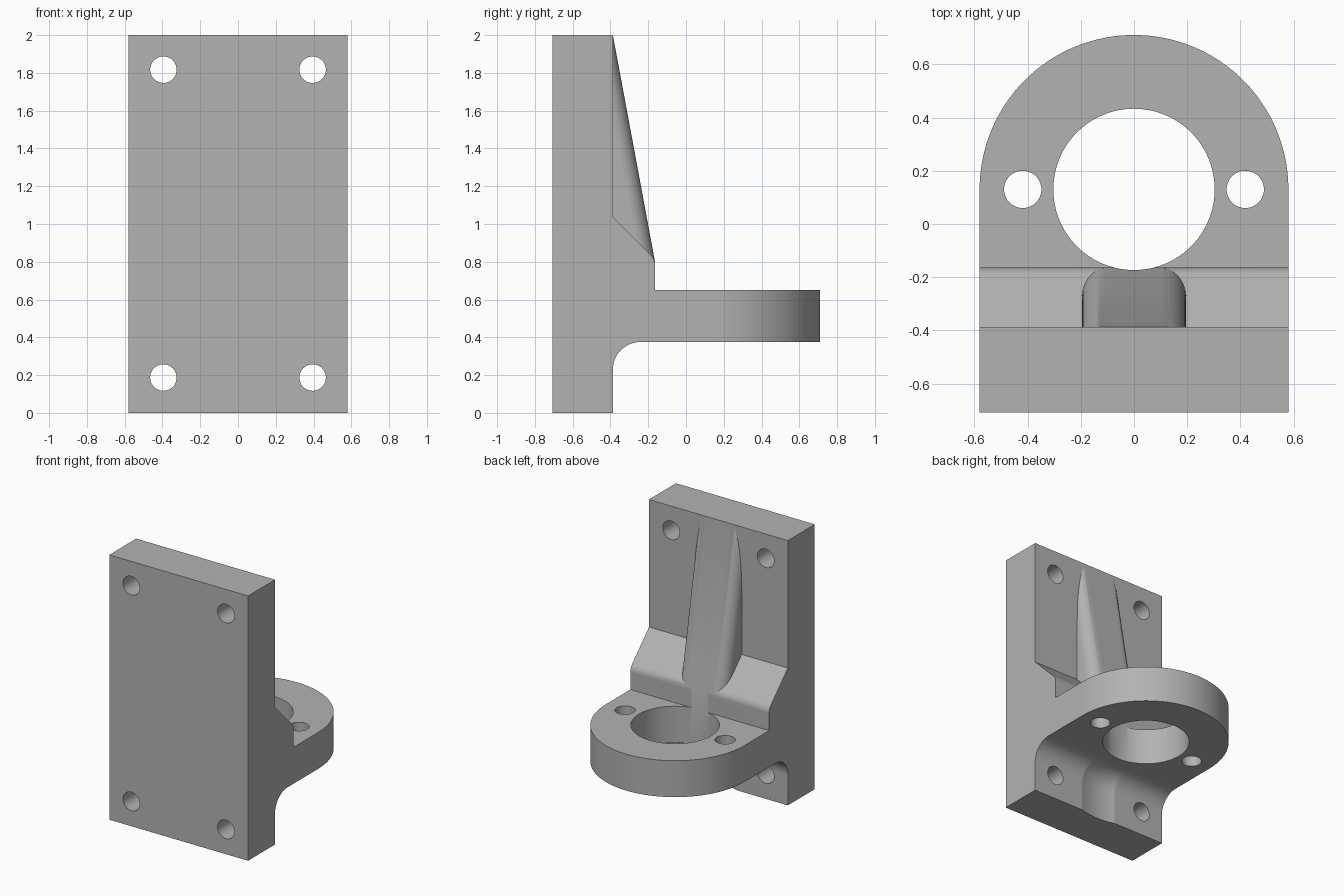
import bpy
import bmesh
from math import pi, cos, sin, radians
from mathutils import Matrix, Vector

if "Cube" in bpy.data.objects:
    bpy.data.objects.remove(bpy.data.objects["Cube"])

grey = bpy.data.materials.new("plain grey")
grey.use_nodes = True
COLOUR = (0.45, 0.45, 0.45, 1)
grey.diffuse_color = COLOUR
grey.node_tree.nodes["Principled BSDF"].inputs["Base Color"].default_value = COLOUR

HALF = 0.58            # half width of the plate and radius of the flange
FACE = -0.387          # rear face of the plate
STEP = -0.164          # rear face of the shoulder
UNDER, OVER = 0.375, 0.65   # flange underside and top
CENTRE = 0.13          # y of the bore axis
FILLET = 0.145


def arc(cx, cy, r, start, end, n=16):
    angles = [radians(start + (end - start) * i / n) for i in range(n + 1)]
    return [(cx + r * cos(a), cy + r * sin(a)) for a in angles]


def finish(bm, name):
    bmesh.ops.recalc_face_normals(bm, faces=bm.faces)
    mesh = bpy.data.meshes.new(name)
    bm.to_mesh(mesh)
    bm.free()
    mesh.materials.append(grey)
    obj = bpy.data.objects.new(name, mesh)
    bpy.context.collection.objects.link(obj)
    return obj


def prism(name, points, start, end):
    """Join the outline placed by start to the same outline placed by end."""
    bm = bmesh.new()
    a = [bm.verts.new(start(*p)) for p in points]
    b = [bm.verts.new(end(*p)) for p in points]
    bm.faces.new(a)
    bm.faces.new(b)
    for i in range(len(a)):
        j = (i + 1) % len(a)
        bm.faces.new((a[i], a[j], b[j], b[i]))
    return finish(bm, name)


def combine(target, tool, operation):
    mod = target.modifiers.new(operation, "BOOLEAN")
    mod.object, mod.operation, mod.solver = tool, operation, "EXACT"
    bpy.context.view_layer.objects.active = target
    bpy.ops.object.modifier_apply(modifier=mod.name)
    bpy.data.objects.remove(tool)


def drill(target, x, y, z, r, length, rotation=None, sides=64):
    bm = bmesh.new()
    bmesh.ops.create_cone(bm, cap_ends=True, segments=sides, radius1=r, radius2=r, depth=length)
    if rotation:
        bm.transform(rotation)
    bm.transform(Matrix.Translation((x, y, z)))
    combine(target, finish(bm, "hole_cutter"), "DIFFERENCE")


# Side profile: plate, underside fillet, flange, shoulder and its chamfer
profile = [(-0.9, -0.2), (FACE, -0.2)]
profile += arc(FACE + FILLET, UNDER - FILLET, FILLET, 180, 90)
profile += [(0.9, UNDER), (0.9, OVER), (STEP, OVER)]
profile += arc(STEP - 0.08, 0.78, 0.08, 0, 45, 8)
profile += [(FACE, 1.037), (FACE, 2.2), (-0.9, 2.2)]
bracket = prism("angle_bracket", profile,
                lambda y, z: (-0.7, y, z), lambda y, z: (0.7, y, z))

# Stiffening rib with rounded edges, leaning back to the top of the plate
R, W = 0.09, 0.195
section = [(-W, -0.62), (W, -0.62)]
section += arc(W - R, STEP - R, R, 0, 90) + arc(R - W, STEP - R, R, 90, 180)
lean = (FACE - STEP) / 1.2
rib = prism("rib", section, lambda x, y: (x, y, 0.8),
            lambda x, y: (x, y + lean * 1.3, 2.1))
combine(bracket, rib, "UNION")

# Trim to the round-ended plan outline
outline = [(-HALF, -0.708), (HALF, -0.708)] + arc(0, CENTRE, HALF, 0, 180, 64)
trim = prism("outline_trim", outline, lambda x, y: (x, y, 0), lambda x, y: (x, y, 2))
combine(bracket, trim, "INTERSECT")

# Shallow round relief on the lower plate, blending into the flange underside
bm = bmesh.new()
relief = 0.54
path = [(0, -0.1), (relief, -0.1)]
path += arc(relief - FILLET, UNDER - 0.001 - FILLET, FILLET, 0, 90)
path.append((0, UNDER - 0.001))
verts = [bm.verts.new((r, 0, z)) for r, z in path]
edges = [bm.edges.new(pair) for pair in zip(verts, verts[1:])]
bmesh.ops.spin(bm, geom=verts + edges, axis=(0, 0, 1), cent=(0, 0, 0),
               angle=2 * pi, steps=96)
bmesh.ops.remove_doubles(bm, verts=bm.verts, dist=0.0001)
bm.transform(Matrix.Translation((0, CENTRE, 0)))
combine(bracket, finish(bm, "relief_cutter"), "DIFFERENCE")

# Main bore, flange holes and plate holes
drill(bracket, 0, CENTRE, 0.9, 0.303, 1.6, sides=96)
for side in (-1, 1):
    drill(bracket, side * 0.418, CENTRE, 0.5, 0.07, 0.6)
    for z in (0.187, 1.817):
        drill(bracket, side * 0.395, -0.5, z, 0.07, 0.6, Matrix.Rotation(pi / 2, 4, "X"))

# Smooth the curves, keep the corners crisp
bpy.ops.object.select_all(action="DESELECT")
bracket.select_set(True)
bpy.context.view_layer.objects.active = bracket
bpy.ops.object.shade_smooth_by_angle(angle=radians(20))
weighted = bracket.modifiers.new("even shading", "WEIGHTED_NORMAL")
weighted.keep_sharp = True
